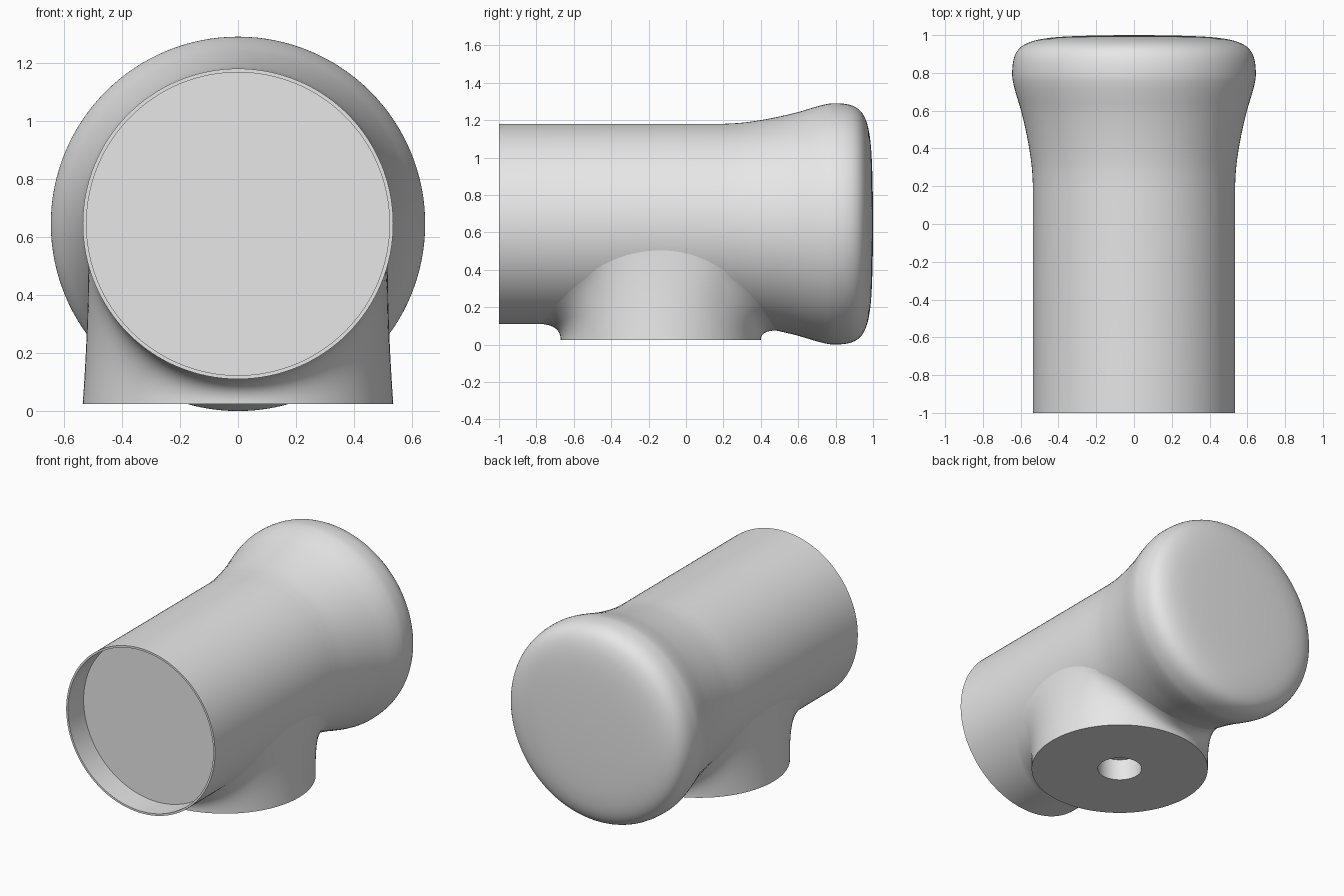
import bpy
import bmesh
from math import sin, cos, pi, radians
from mathutils import Vector

if "Cube" in bpy.data.objects:
    bpy.data.objects.remove(bpy.data.objects["Cube"])

SEGMENTS = 128
AXIS_Z = 0.645          # height of the horizontal barrel axis
RADIUS = 0.535          # barrel and foot radius
FOOT_Y, FOOT_Z = -0.135, 0.025
HOLE_R, HOLE_TOP = 0.133, 0.165

grey = bpy.data.materials.new("plain grey")
grey.use_nodes = True
grey.diffuse_color = (0.8, 0.8, 0.8, 1)
grey.node_tree.nodes["Principled BSDF"].inputs["Base Color"].default_value = (0.8, 0.8, 0.8, 1)


def skin(name, rings, cap_end):
    """Bridge a list of equal-length rings; the first ring is always capped."""
    bm = bmesh.new()
    loops = [[bm.verts.new(p) for p in ring] for ring in rings]
    for a, b in zip(loops, loops[1:]):
        for i in range(len(a)):
            j = (i + 1) % len(a)
            bm.faces.new((a[i], a[j], b[j], b[i]))
    bm.faces.new(loops[0])
    if cap_end:
        bm.faces.new(loops[-1])
    bmesh.ops.recalc_face_normals(bm, faces=bm.faces)
    mesh = bpy.data.meshes.new(name)
    bm.to_mesh(mesh)
    bm.free()
    mesh.materials.append(grey)
    obj = bpy.data.objects.new(name, mesh)
    bpy.context.collection.objects.link(obj)
    return obj


def smooth_path(points, steps=4):
    """Catmull-Rom curve through the points."""
    pts = [Vector(p) for p in points]
    pts = [2 * pts[0] - pts[1]] + pts + [2 * pts[-1] - pts[-2]]
    out = []
    for a, b, c, d in zip(pts, pts[1:], pts[2:], pts[3:]):
        for k in range(steps):
            t = k / steps
            out.append(0.5 * (2 * b + (c - a) * t + (2 * a - 5 * b + 4 * c - d) * t ** 2
                              + (3 * b - a - 3 * c + d) * t ** 3))
    return out + [pts[-2]]


def around(fn):
    return [fn(2 * pi * i / SEGMENTS) for i in range(SEGMENTS)]


def flat_ring(r, z):
    return around(lambda a: (r * cos(a), FOOT_Y + r * sin(a), z))


def shade(obj):
    bpy.ops.object.select_all(action="DESELECT")
    obj.select_set(True)
    bpy.context.view_layer.objects.active = obj
    bpy.ops.object.shade_smooth_by_angle(angle=radians(35))


# Barrel: recessed front, straight tube, flared and rounded back (y, radius)
flare = smooth_path([
    (0.2, 0.535), (0.3, 0.541), (0.4, 0.555), (0.5, 0.574), (0.6, 0.598),
    (0.68, 0.622), (0.74, 0.638), (0.79, 0.645), (0.86, 0.64), (0.91, 0.622),
    (0.945, 0.588), (0.97, 0.53), (0.985, 0.45), (0.993, 0.35), (0.998, 0.2), (1, 0.03)])
recess = [Vector(p) for p in ((-0.84, 0.522), (-1, 0.522), (-1, RADIUS))]
barrel = skin("barrel", [around(lambda a: (r * sin(a), y, AXIS_Z - r * cos(a)))
                         for y, r in recess + flare], True)

# Clearance in the barrel for the mounting hole
cutter = skin("hole_cutter", [flat_ring(HOLE_R + 0.004, z) for z in (-0.1, HOLE_TOP + 0.004)], True)
cutter.hide_render = True
cut = barrel.modifiers.new("hole", "BOOLEAN")
cut.operation = "DIFFERENCE"
cut.solver = "EXACT"
cut.object = cutter
bpy.context.view_layer.objects.active = barrel
bpy.ops.object.modifier_apply(modifier="hole")
bpy.data.objects.remove(cutter)
shade(barrel)


def barrel_radius(y):
    for a, b in zip(flare, flare[1:]):
        if a.x <= y <= b.x:
            return a.y + (b.y - a.y) * (y - a.x) / (b.x - a.x)
    return RADIUS


def fillet_point(a, t):
    """Point on the blend from the foot's rim (t=0) to the barrel (t=1)."""
    side = abs(cos(a)) ** 4
    rim = Vector((RADIUS * cos(a), FOOT_Y + RADIUS * sin(a), FOOT_Z))
    y = FOOT_Y + (0.62 if sin(a) > 0 else 0.665) * sin(a)
    phi = radians(75) * cos(a)
    r = barrel_radius(y) - 0.001
    top = Vector((r * sin(phi), y, AXIS_Z - r * cos(phi)))
    tangent_z = top.z + (rim.x - top.x) * sin(phi) / cos(phi)
    z = min(tangent_z, FOOT_Z + (1 - 0.45 * side) * (top.z - FOOT_Z))
    bend = Vector((rim.x * (1 - 0.035 * side), rim.y, z))
    return rim * (1 - t) ** 2 + bend * 2 * t * (1 - t) + top * t ** 2


# Foot: blind mounting hole, flat underside, blended flank
rows = 14
rings = [flat_ring(HOLE_R, HOLE_TOP), flat_ring(HOLE_R, FOOT_Z)]
rings += [around(lambda a: fillet_point(a, k / rows)) for k in range(rows + 1)]
foot = skin("foot", rings, False)
shade(foot)
